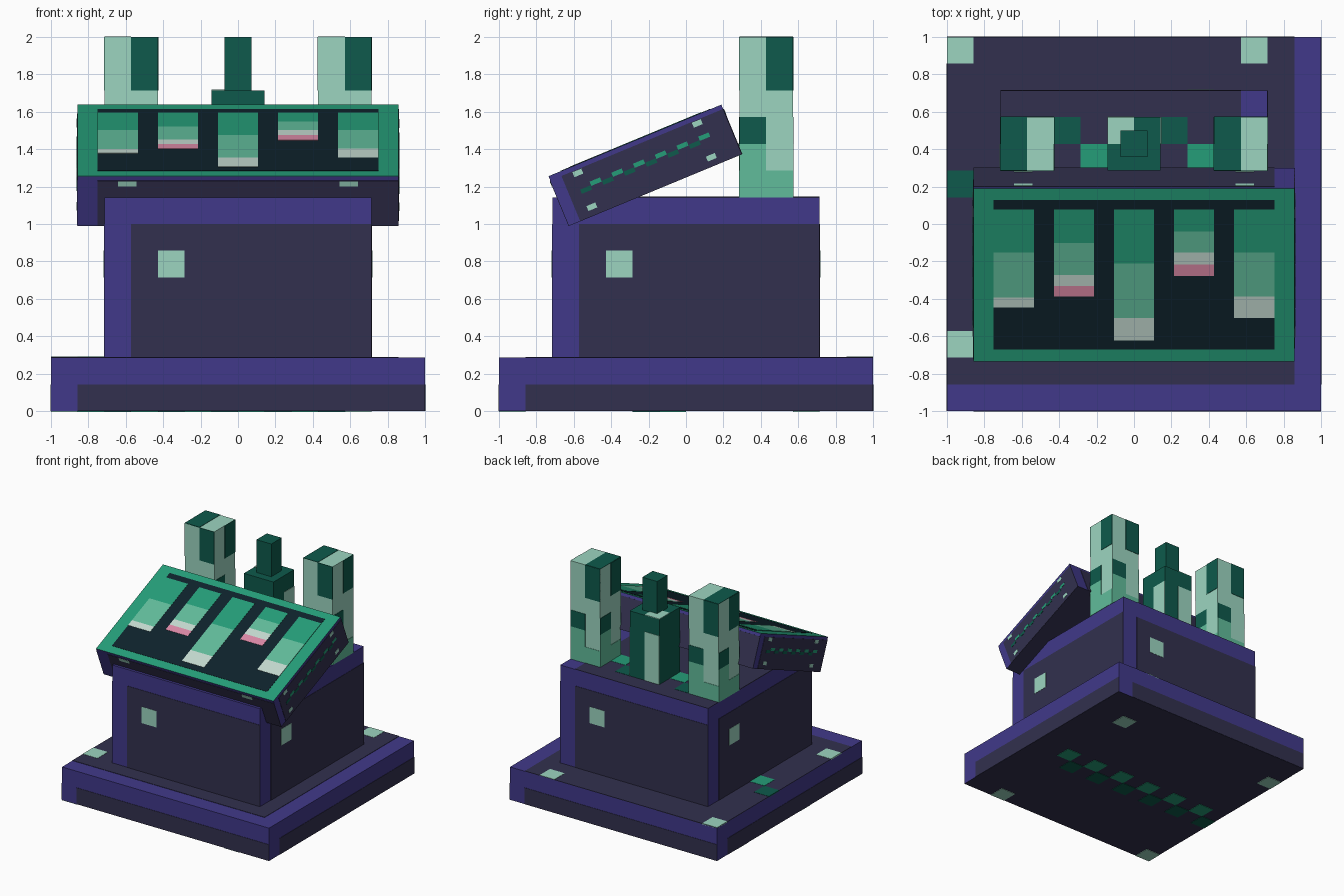
import bpy
import bmesh
import math
from mathutils import Matrix, Vector

P = 1 / 7  # one pattern unit

cube = bpy.data.objects.get("Cube")
if cube:
    bpy.data.objects.remove(cube, do_unlink=True)


def material(name, rgb):
    def linear(c):
        c /= 255
        return c / 12.92 if c <= 0.04045 else ((c + 0.055) / 1.055) ** 2.4
    mat = bpy.data.materials.new(name)
    mat.use_nodes = True
    colour = [linear(c) for c in rgb] + [1]
    mat.diffuse_color = colour
    mat.node_tree.nodes["Principled BSDF"].inputs["Base Color"].default_value = colour
    return mat


PURPLE = material("purple", (65, 57, 138))
DARK = material("dark purple", (50, 48, 78))
LIGHT = material("pale mint", (156, 213, 192))
FOREST = material("dark green", (14, 90, 76))
TEAL = material("teal green", (37, 157, 120))
MINT = material("mid green", (97, 188, 155))
NAVY = material("night blue", (14, 34, 43))
WHITE = material("off white", (196, 218, 208))
PINK = material("pink", (219, 137, 166))

# Each face: outward normal and the direction to its right seen from outside
FACES = {
    "front": (Vector((0, -1, 0)), Vector((1, 0, 0))),
    "right": (Vector((1, 0, 0)), Vector((0, 1, 0))),
    "back": (Vector((0, 1, 0)), Vector((-1, 0, 0))),
    "left": (Vector((-1, 0, 0)), Vector((0, -1, 0))),
    "top": (Vector((0, 0, 1)), Vector((1, 0, 0))),
    "bottom": (Vector((0, 0, -1)), Vector((1, 0, 0))),
}
SIDES = ("front", "right", "back", "left")


class Block:
    """A box, sized in pattern units, with thin colour plates on its faces."""

    def __init__(self, name, centre, size, mat, tilt=0):
        self.size = Vector(size) * P
        self.bm = bmesh.new()
        self.mats = []
        self.add(Matrix.Diagonal((*self.size, 1)), mat)
        self.name, self.centre, self.tilt = name, centre, tilt

    def add(self, matrix, mat):
        if mat not in self.mats:
            self.mats.append(mat)
        made = bmesh.ops.create_cube(self.bm, size=1, matrix=matrix)
        for face in {f for v in made["verts"] for f in v.link_faces}:
            face.material_index = self.mats.index(mat)

    def paint(self, face, u0, v0, u1, v1, mat, lift=0.003):
        """Plate from (u0, v0) to (u1, v1), measured from the lower left corner."""
        n, r = FACES[face]
        w = n.cross(r)
        half = [abs(self.size.dot(axis)) / 2 for axis in (r, w, n)]
        pos = (r * ((u0 + u1) / 2 * P - half[0])
               + w * ((v0 + v1) / 2 * P - half[1]) + n * half[2])
        frame = Matrix((r, w, n)).transposed().to_4x4()
        scale = Matrix.Diagonal(((u1 - u0) * P, (v1 - v0) * P, 2 * lift, 1))
        self.add(Matrix.Translation(pos) @ frame @ scale, mat)

    def dot(self, face, u, v, mat, lift=0.005):
        self.paint(face, u, v, u + 1, v + 1, mat, lift)

    def finish(self):
        mesh = bpy.data.meshes.new(self.name)
        self.bm.to_mesh(mesh)
        self.bm.free()
        for mat in self.mats:
            mesh.materials.append(mat)
        obj = bpy.data.objects.new(self.name, mesh)
        obj.location = self.centre
        obj.rotation_euler.x = self.tilt
        bpy.context.collection.objects.link(obj)


# Base slab
base = Block("base", (0, 0, P), (14, 14, 2), PURPLE)
for side in SIDES:
    base.paint(side, 1, 0, 14, 1, DARK)
base.paint("top", 0, 1, 13, 14, DARK)
base.paint("bottom", 0, 0, 14, 14, DARK, 0.001)
for u, v in ((0, 13), (11, 13), (0, 2)):
    base.dot("top", u, v, LIGHT)
base.dot("top", 0, 8, FOREST)
base.dot("top", 1, 7, TEAL)
for u in (0, 11):
    for v in (2, 13):
        base.dot("bottom", u, v, LIGHT)
for k in range(6):
    base.dot("bottom", 1 + 2 * k, 7, TEAL)
    base.dot("bottom", 2 * k, 8, FOREST)
base.finish()

# Body block
body = Block("body", (0, 0, 5 * P), (10, 10, 6), PURPLE)
for side in SIDES:
    body.paint(side, 1, 0, 10, 5, DARK)
    body.dot(side, 2, 3, LIGHT)
body.paint("top", 0, 1, 9, 10, DARK)
for u in (2, 6):
    body.dot("top", u, 8, FOREST)
for u in (3, 7):
    body.dot("top", u, 7, TEAL)
body.finish()

# Pair of patterned towers
for name, x in (("left_tower", 4 * P), ("right_tower", -4 * P)):
    tower = Block(name, (x, 3 * P, 11 * P), (2, 2, 6), LIGHT)
    for side in SIDES:
        tower.paint(side, 1, 4, 2, 6, FOREST)
        tower.dot(side, 0, 2, FOREST, 0.003)
        tower.paint(side, 0, 0, 1, 2, MINT)
        tower.paint(side, 1, 0, 2, 1, MINT)
    tower.paint("top", 0, 0, 1, 2, FOREST)
    tower.finish()

# Central post in two steps
post = Block("post_lower", (0, 3 * P, 10 * P), (2, 2, 4), FOREST)
for side in ("back", "right"):
    post.paint(side, 1, 0, 2, 3, LIGHT)
post.dot("top", 0, 1, LIGHT)
post.finish()
Block("post_upper", (0, 3 * P, 13 * P), (1, 1, 2), FOREST).finish()

# Tilted control panel
panel = Block("control_panel", (0, -0.218, 1.314), (12, 7, 2), PURPLE,
              math.radians(22.5))
panel.paint("bottom", 0, 0, 12, 7, DARK, 0.001)
panel.paint("top", 0, 0, 12, 7, TEAL, 0.001)
panel.paint("top", 0.75, 0.5, 11.25, 6.55, NAVY, 0.003)

# Slider columns: heights where each colour band ends
sliders = ((4.43, 2.61, 2.2), (4.81, 3.52, 3.07, 2.65), (3.98, 1.78, 0.87),
           (5.27, 4.43, 3.94, 3.48), (4.43, 2.65, 1.78))
for k, ends in enumerate(sliders):
    u, high = 0.75 + 2.25 * k, 6.17
    for low, mat in zip(ends, (TEAL, MINT, WHITE, PINK)):
        panel.paint("top", u, low, u + 1.5, high, mat, 0.005)
        high = low

# Panel edges with rivets and a wavy line on the short sides
for side in ("front", "back"):
    panel.paint(side, 0.75, 0, 12, 1.83, DARK)
    for u in (1.5, 9.8):
        for v in (0.23, 1.6):
            panel.paint(side, u, v, u + 0.7, v + 0.2, LIGHT, 0.005)
for side in ("left", "right"):
    panel.paint(side, 0.45, 0, 7, 1.83, DARK)
    for u in (0.88, 5.72):
        for v in (0.23, 1.6):
            panel.paint(side, u, v, u + 0.36, v + 0.2, LIGHT, 0.005)
    for k in range(12):
        u = 0.9 + 0.44 * k
        v, mat = ((0.92, FOREST), (1.06, TEAL))[k % 2]
        panel.paint(side, u, v, u + 0.42, v + 0.17, mat, 0.005)
panel.finish()
